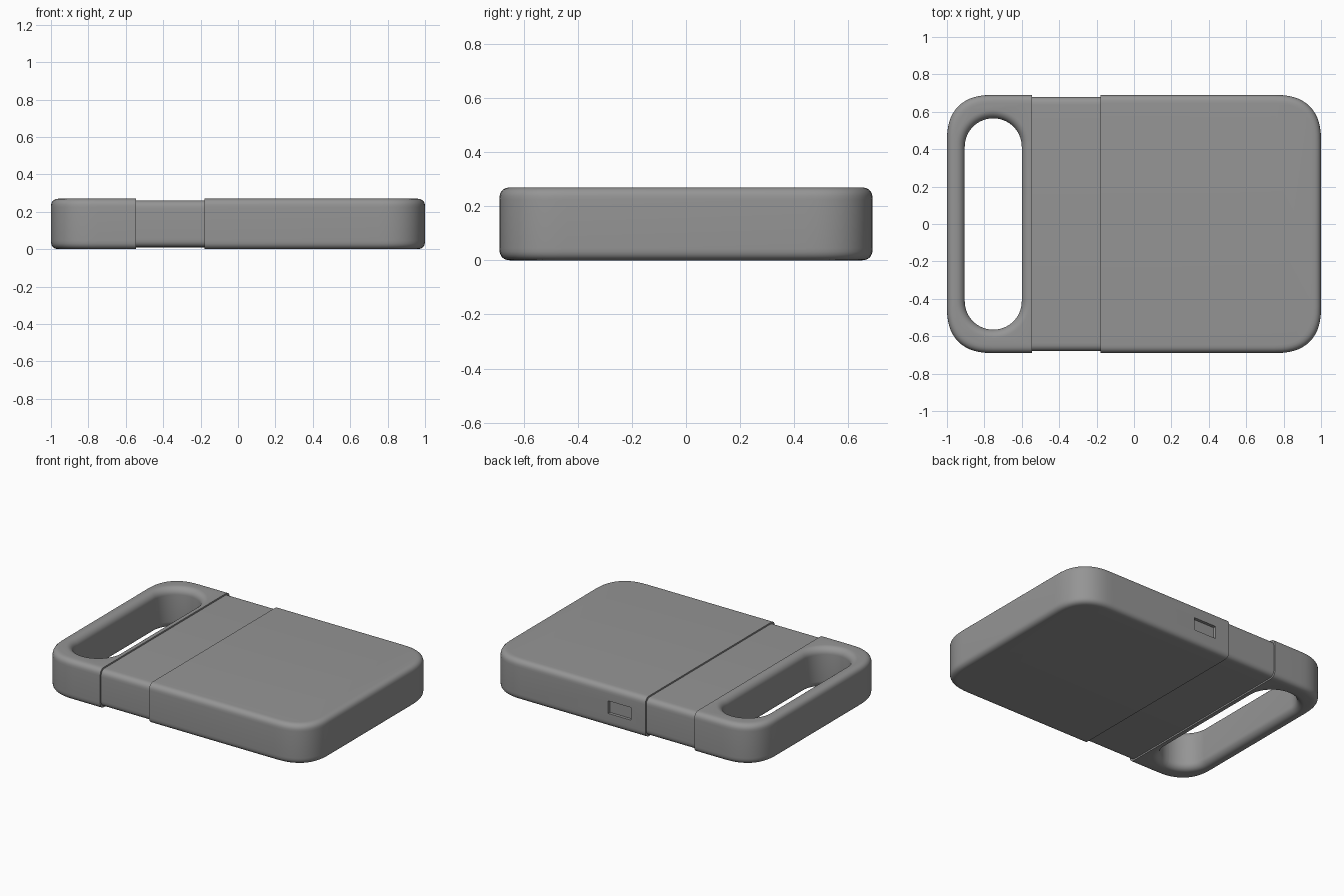
import bpy, bmesh
from math import pi, sin, cos, copysign

if "Cube" in bpy.data.objects:
    bpy.data.objects.remove(bpy.data.objects["Cube"])

H, FILLET = 0.27, 0.045


def spow(v, e):
    return copysign(abs(v) ** e, v)


def outline(cx, hx, hy, r, e, n=14):
    """Rounded rectangle in plan; e below 1 gives fuller corners."""
    pts = []
    for k, (sx, sy) in enumerate([(1, 1), (-1, 1), (-1, -1), (1, -1)]):
        for i in range(n + 1):
            a = pi / 2 * (k + i / n)
            pts.append((cx + sx * (hx - r) + r * spow(cos(a), e),
                        sy * (hy - r) + r * spow(sin(a), e)))
    return pts


def loft(cx, hx, hy, r, levels, e=1.0):
    """Stack rounded rectangles; levels are (inset, z)."""
    bm = bmesh.new()
    rings = [[bm.verts.new((x, y, z)) for x, y in outline(cx, hx - d, hy - d, r - d, e)]
             for d, z in levels]
    for a, b in zip(rings, rings[1:]):
        for i in range(len(a)):
            j = (i + 1) % len(a)
            bm.faces.new((a[i], a[j], b[j], b[i]))
    bm.faces.new(rings[0][::-1])
    bm.faces.new(rings[-1])
    return bm


def fillet_levels(sign, z0, z1, e=1.0, steps=7):
    """Levels of a rounded edge at both ends (sign -1 flares outward)."""
    low = [(sign * FILLET * (1 - spow(cos(t), e)), FILLET * (1 - spow(sin(t), e)))
           for t in [pi / 2 * (1 - i / steps) for i in range(steps + 1)]]
    return [(d, z0 + z) for d, z in low] + [(d, z1 - z) for d, z in reversed(low)]


def make(name, bm):
    bmesh.ops.remove_doubles(bm, verts=bm.verts, dist=1e-5)
    bmesh.ops.recalc_face_normals(bm, faces=bm.faces)
    me = bpy.data.meshes.new(name)
    bm.to_mesh(me)
    bm.free()
    ob = bpy.data.objects.new(name, me)
    bpy.context.collection.objects.link(ob)
    return ob


def section(name, x0, x1, step=0.0, cap=True):
    """Slice of the rounded slab between x0 and x1, shrunk by step."""
    bm = loft(0, 1 - step, 0.69 - step, 0.25, fillet_levels(1, step, H - step, 0.8), 0.8)
    for x, nx in ((x0, -1), (x1, 1)):
        if abs(x) < 1:
            bmesh.ops.bisect_plane(bm, geom=bm.verts[:] + bm.edges[:] + bm.faces[:],
                                   plane_co=(x, 0, 0), plane_no=(nx, 0, 0), clear_outer=True)
    if cap:
        bmesh.ops.holes_fill(bm, edges=[ed for ed in bm.edges if ed.is_boundary], sides=0)
    return make(name, bm)


def activate(ob):
    bpy.ops.object.select_all(action='DESELECT')
    ob.select_set(True)
    bpy.context.view_layer.objects.active = ob


def cut(ob, cutter):
    m = ob.modifiers.new("cut", 'BOOLEAN')
    m.operation, m.solver, m.object = 'DIFFERENCE', 'EXACT', cutter
    activate(ob)
    bpy.ops.object.modifier_apply(modifier=m.name)
    bpy.data.objects.remove(cutter)


# Main slab, recessed band and carrying handle
body = section("main_body", -0.18, 1)
band = section("recessed_band", -0.545, -0.18, step=0.01, cap=False)
handle = section("carry_handle", -1, -0.545)

# Grip opening with rounded rims
levels = [(-FILLET, -0.05)] + fillet_levels(-1, 0, H) + [(-FILLET, H + 0.05)]
cut(handle, make("grip_cutter", loft(-0.7525, 0.1525, 0.565, 0.152, levels)))

# Small port recess in the back side
bm = bmesh.new()
bmesh.ops.create_cube(bm, size=1)
for v in bm.verts:
    v.co = (0.012 + v.co.x * 0.17, 0.69 + v.co.y * 0.04, 0.135 + v.co.z * 0.085)
cut(body, make("port_cutter", bm))

# Dark grey plastic
plastic = bpy.data.materials.new("dark_grey_plastic")
plastic.diffuse_color = (0.3, 0.3, 0.3, 1)
plastic.use_nodes = True
plastic.node_tree.nodes["Principled BSDF"].inputs["Base Color"].default_value = plastic.diffuse_color
for ob in (body, band, handle):
    ob.data.materials.clear()
    ob.data.materials.append(plastic)
    activate(ob)
    bpy.ops.object.shade_smooth_by_angle(angle=0.55)
